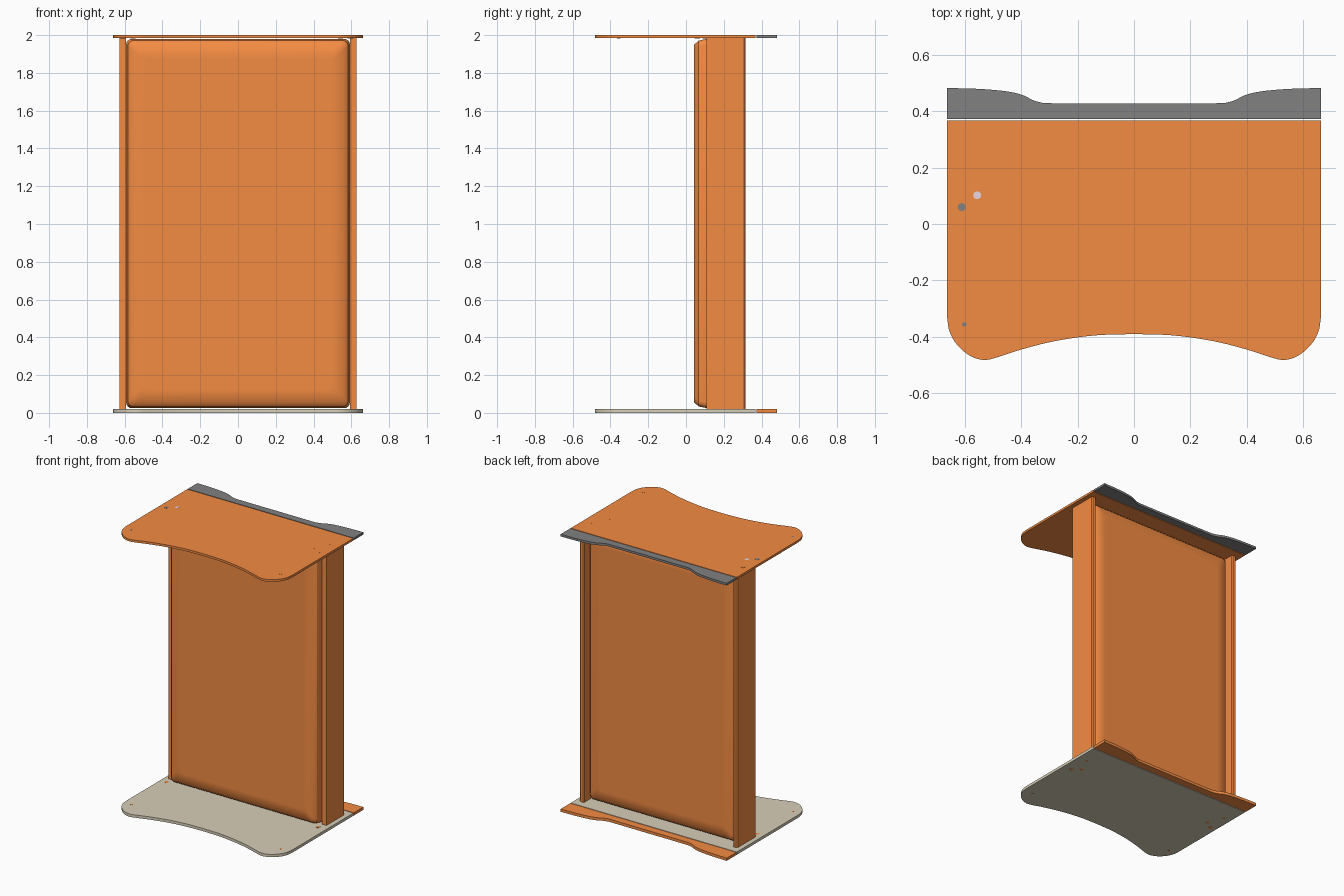
import bpy, bmesh, math
from mathutils import Vector

if "Cube" in bpy.data.objects:
    bpy.data.objects.remove(bpy.data.objects["Cube"])


def material(name, rgb):
    m = bpy.data.materials.new(name)
    m.diffuse_color = (*rgb, 1)
    m.use_nodes = True
    m.node_tree.nodes["Principled BSDF"].inputs["Base Color"].default_value = m.diffuse_color
    return m


ORANGE = material("orange", (0.90, 0.26, 0.055))
BEIGE = material("beige", (0.68, 0.62, 0.48))
GREY = material("grey", (0.22, 0.22, 0.22))
WHITE = material("pale", (0.80, 0.68, 0.74))


def finish(name, bm, mat, angle=30):
    bmesh.ops.recalc_face_normals(bm, faces=bm.faces)
    me = bpy.data.meshes.new(name)
    bm.to_mesh(me)
    bm.free()
    ob = bpy.data.objects.new(name, me)
    bpy.context.collection.objects.link(ob)
    me.materials.append(mat)
    bpy.ops.object.select_all(action='DESELECT')
    ob.select_set(True)
    bpy.context.view_layer.objects.active = ob
    bpy.ops.object.shade_smooth_by_angle(angle=math.radians(angle))
    return ob


def loft(name, rings, mat, angle=30, sharp=()):
    bm = bmesh.new()
    loops = [[bm.verts.new(p) for p in r] for r in rings]
    n = len(loops[0])
    for a, b in zip(loops, loops[1:]):
        for i in range(n):
            j = (i + 1) % n
            bm.faces.new((a[i], a[j], b[j], b[i]))
    bm.faces.new(loops[0])
    bm.faces.new(loops[-1])
    for k in sharp:
        for i in range(n):
            bm.edges.get((loops[k][i], loops[k][(i + 1) % n])).smooth = False
    return finish(name, bm, mat, angle)


def slab(name, outline, z0, z1, mat):
    return loft(name, [[(x, y, z) for x, y in outline] for z in (z0, z1)], mat)


def smooth(pts, steps=5):
    # Catmull-Rom curve through the points
    p = [Vector(q) for q in pts]
    p = [2 * p[0] - p[1]] + p + [2 * p[-1] - p[-2]]
    out = []
    for a, b, c, d in zip(p, p[1:], p[2:], p[3:]):
        for k in range(steps):
            t = k / steps
            out.append(0.5 * (2 * b + (c - a) * t + (2 * a - 5 * b + 4 * c - d) * t * t
                              + (3 * b - a - 3 * c + d) * t ** 3))
    return [tuple(v) for v in out] + [tuple(pts[-1])]


def mirrored(half):
    # half runs from the left side to the centre line x = 0
    return half + [(-x, y) for x, y in reversed(half[:-1])]


def rounded_rect(hx, z0, z1, r, y, seg=4):
    pts = []
    for cx, cz, a0 in ((hx - r, z1 - r, 0), (r - hx, z1 - r, 90),
                       (r - hx, z0 + r, 180), (hx - r, z0 + r, 270)):
        for k in range(seg + 1):
            a = math.radians(a0 + 90 * k / seg)
            pts.append((cx + r * math.cos(a), y, cz + r * math.sin(a)))
    return pts


# Plate outline: straight back, rounded front lobes, scooped front edge
front = smooth([(-0.662, -0.335), (-0.655, -0.378), (-0.635, -0.418), (-0.602, -0.453),
                (-0.567, -0.474), (-0.53, -0.482), (-0.49, -0.474), (-0.40, -0.445),
                (-0.28, -0.415), (-0.14, -0.395), (0, -0.39)])
plate = mirrored([(-0.662, 0.367)] + front)

# Rear strip outline: wide wings and narrow middle
rear = smooth([(-0.662, 0.482), (-0.55, 0.479), (-0.45, 0.470), (-0.395, 0.457),
               (-0.36, 0.440), (-0.33, 0.431), (-0.29, 0.428), (0, 0.428)])
strip = mirrored([(-0.662, 0.373)] + rear)

for label, z0, z1, plate_mat, strip_mat in (("top", 1.984, 2.0, ORANGE, GREY),
                                            ("bottom", 0.0, 0.02, BEIGE, ORANGE)):
    slab(label + "_plate", plate, z0, z1, plate_mat)
    slab(label + "_rear_strip", strip, z0, z1, strip_mat)
    # Fixing pins, just proud of the plate faces
    for i, (x, y, r, mat) in enumerate((
            (-0.605, 0.215, 0.012, ORANGE), (-0.611, 0.06, 0.014, GREY),
            (-0.556, 0.102, 0.014, WHITE), (-0.602, -0.356, 0.008, GREY),
            (0.592, 0.215, 0.012, ORANGE), (0.597, 0.06, 0.014, ORANGE),
            (0.543, 0.102, 0.014, ORANGE), (0.59, -0.356, 0.008, ORANGE))):
        circle = [(x + r * math.cos(k * math.pi / 8), y + r * math.sin(k * math.pi / 8))
                  for k in range(16)]
        low = z0 - 0.001 if label == "top" else z0 - 0.0005
        high = z1 + (0.0005 if label == "top" else 0.001)
        slab(f"{label}_pin_{i + 1}", circle, low, high,
             mat if label == "top" else ORANGE)

# Padded centre panel, chamfered front and back, softly rounded corners
rings = [rounded_rect(0.592 - d, 0.025 + d, 1.98 - d, 0.03, y)
         for y, d in ((0.042, 0.10), (0.042, 0.032), (0.067, 0.009), (0.11, 0.0),
                      (0.217, 0.0), (0.26, 0.009), (0.285, 0.032), (0.285, 0.10))]
loft("centre_panel", rings, ORANGE, 60, sharp=(2, 5))

# Side posts between the plates
for side, s in (("left", -1), ("right", 1)):
    bm = bmesh.new()
    bmesh.ops.create_cube(bm, size=1)
    for v in bm.verts:
        v.co = (s * 0.611 + v.co.x * 0.035, 0.212 + v.co.y * 0.206, 1.002 + v.co.z * 1.964)
    rear_edges = [e for e in bm.edges
                  if all(v.co.y > 0.3 for v in e.verts)
                  and abs(e.verts[0].co.z - e.verts[1].co.z) > 1]
    bmesh.ops.bevel(bm, geom=rear_edges, offset=0.008, segments=1, affect='EDGES')
    finish(side + "_post", bm, ORANGE)
